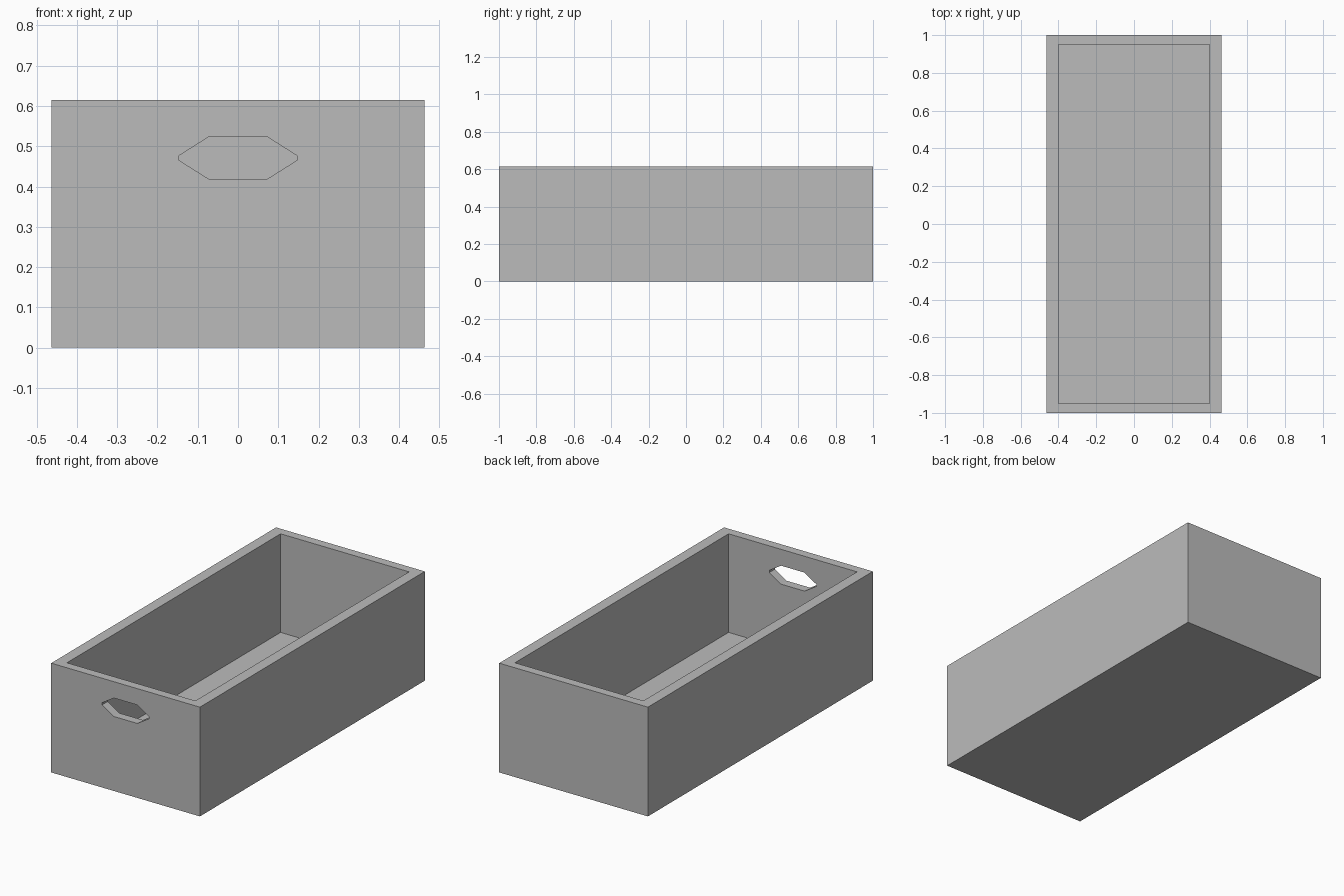
import bpy
import bmesh

WIDTH, LENGTH, HEIGHT = 0.926, 2.0, 0.615
INNER_WIDTH, INNER_LENGTH, FLOOR = 0.8, 1.9, 0.06

cube = bpy.data.objects.get("Cube")
if cube:
    bpy.data.objects.remove(cube, do_unlink=True)

# Plain grey finish
grey = bpy.data.materials.new("plain_grey")
grey.use_nodes = True
colour = (0.5, 0.5, 0.5, 1.0)
grey.diffuse_color = colour
grey.node_tree.nodes["Principled BSDF"].inputs["Base Color"].default_value = colour


def make_prism(name, outline, offset):
    """Extrude a flat outline along an offset into a closed solid."""
    bm = bmesh.new()
    face = bm.faces.new([bm.verts.new(p) for p in outline])
    grown = bmesh.ops.extrude_face_region(bm, geom=[face], use_keep_orig=True)
    moved = [v for v in grown["geom"] if isinstance(v, bmesh.types.BMVert)]
    bmesh.ops.translate(bm, verts=moved, vec=offset)
    bmesh.ops.recalc_face_normals(bm, faces=bm.faces)
    mesh = bpy.data.meshes.new(name)
    bm.to_mesh(mesh)
    bm.free()
    mesh.materials.append(grey)
    obj = bpy.data.objects.new(name, mesh)
    bpy.context.collection.objects.link(obj)
    return obj


def rectangle(width, length, z):
    x, y = width / 2, length / 2
    return [(-x, -y, z), (x, -y, z), (x, y, z), (-x, y, z)]


# Outer crate and the hollow inside it
crate = make_prism("crate", rectangle(WIDTH, LENGTH, 0), (0, 0, HEIGHT))
cavity = make_prism("cavity_cutter", rectangle(INNER_WIDTH, INNER_LENGTH, FLOOR), (0, 0, HEIGHT))

# Grip hole with blunt pointed ends, through the front wall only
right_half = [(0.073, 0.419), (0.146, 0.465), (0.146, 0.477), (0.073, 0.523)]
left_half = [(-x, z) for x, z in reversed(right_half)]
grip_outline = [(x, -LENGTH / 2 - 0.1, z) for x, z in right_half + left_half]
grip = make_prism("grip_cutter", grip_outline, (0, 0.3, 0))

# Apply the cuts, then drop the cutters
for cutter in (cavity, grip):
    cut = crate.modifiers.new(cutter.name, "BOOLEAN")
    cut.operation = "DIFFERENCE"
    cut.solver = "EXACT"
    cut.object = cutter
    bpy.context.view_layer.objects.active = crate
    bpy.ops.object.modifier_apply(modifier=cut.name)
    bpy.data.objects.remove(cutter, do_unlink=True)
